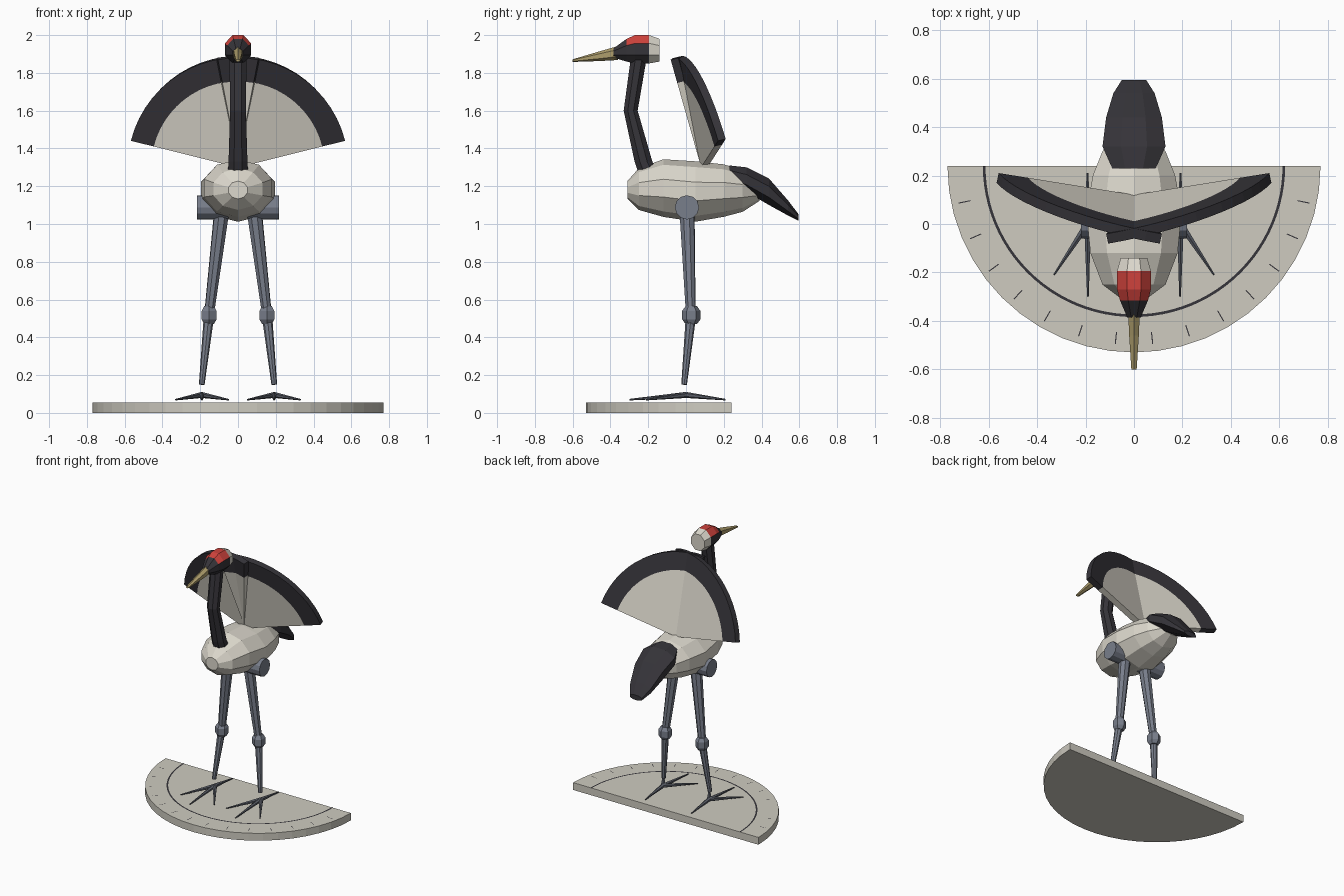
import bpy, bmesh, math
from mathutils import Vector

if "Cube" in bpy.data.objects:
    bpy.data.objects.remove(bpy.data.objects["Cube"])


def material(name, rgb):
    m = bpy.data.materials.new(name)
    m.use_nodes = True
    m.diffuse_color = (*rgb, 1)
    m.node_tree.nodes["Principled BSDF"].inputs["Base Color"].default_value = (*rgb, 1)
    return m


IVORY = material("ivory", (0.72, 0.69, 0.61))
STONE = material("stone", (0.62, 0.60, 0.53))
BLACK = material("soft black", (0.036, 0.034, 0.041))
RED = material("crown red", (0.62, 0.055, 0.045))
HORN = material("horn yellow", (0.42, 0.34, 0.15))
SLATE = material("leg slate", (0.19, 0.21, 0.26))
DARK_SLATE = material("foot slate", (0.10, 0.11, 0.135))


def finish(name, bm, *mats, recalc=True):
    if recalc:
        bmesh.ops.recalc_face_normals(bm, faces=bm.faces[:])
    me = bpy.data.meshes.new(name)
    bm.to_mesh(me)
    bm.free()
    for m in mats:
        me.materials.append(m)
    ob = bpy.data.objects.new(name, me)
    bpy.context.scene.collection.objects.link(ob)
    return ob


def loft(rings, sides, axis="y", twist=0.5):
    """Skin rings of (y, z, half width, half height), stacked along y or z."""
    bm = bmesh.new()
    grow = 1 / math.cos(math.pi / sides)
    loops = []
    for i, (y, z, ra, rb) in enumerate(rings):
        loop = []
        for k in range(sides):
            a = math.tau * (k + twist) / sides
            u, v = ra * grow * math.cos(a), rb * grow * math.sin(a)
            loop.append(bm.verts.new((u, y, z + v) if axis == "y" else (u, y + v, z)))
        loops.append(loop)
    for lo, hi in zip(loops, loops[1:]):
        for k in range(sides):
            n = (k + 1) % sides
            bm.faces.new((lo[k], lo[n], hi[n], hi[k]))
    bm.faces.new(loops[0])
    bm.faces.new(loops[-1])
    bmesh.ops.recalc_face_normals(bm, faces=bm.faces[:])
    return bm


def taper(name, a, b, ra, rb, sides, mat):
    """Tapered rod from a to b."""
    a, b = Vector(a), Vector(b)
    bm = bmesh.new()
    bmesh.ops.create_cone(bm, cap_ends=True, segments=sides, radius1=ra,
                          radius2=rb, depth=(b - a).length)
    turn = (b - a).to_track_quat("Z", "Y")
    for v in bm.verts:
        v.co = turn @ v.co + (a + b) / 2
    return finish(name, bm, mat)


# Half-round stand
CY, TOP = 0.24, 0.055


def polar(r, a, z):
    return (r * math.cos(a), CY - r * math.sin(a), z)


bm = bmesh.new()
rim = [bm.verts.new(polar(0.77, math.pi * k / 24, 0)) for k in range(25)]
disc = bm.faces.new(rim)
new = bmesh.ops.extrude_face_region(bm, geom=[disc])["geom"]
bmesh.ops.translate(bm, vec=(0, 0, TOP), verts=[g for g in new if isinstance(g, bmesh.types.BMVert)])
finish("stand", bm, STONE)


def inlay(bm, r0, r1, a0, a1):
    f = bm.faces.new([bm.verts.new(polar(r, a, TOP + 0.002))
                      for r, a in ((r0, a0), (r1, a0), (r1, a1), (r0, a1))])
    f.normal_update()
    if f.normal.z < 0:
        f.normal_flip()


bm = bmesh.new()
for k in range(48):
    inlay(bm, 0.613, 0.624, math.pi * k / 48, math.pi * (k + 1) / 48)
finish("stand_ring", bm, BLACK, recalc=False)
bm = bmesh.new()
for k in range(1, 15):
    a = math.pi * k / 15
    inlay(bm, 0.69, 0.74, a - 0.003, a + 0.003)
finish("stand_ticks", bm, BLACK, recalc=False)

# Body, tail and neck
finish("body", loft([(-0.31, 1.18, 0.05, 0.045), (-0.25, 1.185, 0.13, 0.105),
                     (-0.12, 1.19, 0.18, 0.145), (0.05, 1.172, 0.197, 0.152),
                     (0.2, 1.177, 0.17, 0.132), (0.3, 1.175, 0.13, 0.105),
                     (0.39, 1.165, 0.06, 0.04)], 10), IVORY)
finish("tail", loft([(0.23, 1.265, 0.09, 0.045), (0.32, 1.235, 0.13, 0.065),
                     (0.44, 1.17, 0.115, 0.07), (0.54, 1.085, 0.085, 0.04),
                     (0.595, 1.035, 0.05, 0.018)], 8), BLACK)
finish("neck", loft([(-0.19, 1.25, 0.055, 0.055), (-0.225, 1.33, 0.05, 0.047),
                     (-0.293, 1.6, 0.042, 0.037), (-0.25, 1.88, 0.045, 0.042)],
                    8, "z"), BLACK)

# Head: black face, red crown, white nape
bm = loft([(-0.385, 1.905, 0.028, 0.024), (-0.315, 1.92, 0.058, 0.06),
           (-0.27, 1.925, 0.07, 0.075), (-0.195, 1.925, 0.07, 0.075),
           (-0.14, 1.92, 0.055, 0.06)], 8)
for f in bm.faces:
    c = f.calc_center_median()
    if c.y > -0.195:
        f.material_index = 2
    elif f.normal.z > 0.3 and c.y > -0.32:
        f.material_index = 1
finish("head", bm, BLACK, RED, IVORY)
finish("beak", loft([(-0.36, 1.905, 0.024, 0.032), (-0.46, 1.888, 0.02, 0.022),
                     (-0.6, 1.865, 0.011, 0.006)], 6), HORN)

# Raised fan wings, crossing slightly above the back
STEPS, START, END = 14, math.radians(14), math.radians(101)
for s, side in ((1, "left"), (-1, "right")):
    bm = bmesh.new()

    def fan_point(r, k):
        a = START + (END - START) * k / STEPS
        x, h = r * math.cos(a), r * math.sin(a)
        return bm.verts.new((s * x, 0.1 - 0.24 * h + 0.22 * x, 1.305 + h))

    root = fan_point(0, 0)
    inner = [fan_point(0.455, k) for k in range(STEPS + 1)]
    outer = [fan_point(0.58, k) for k in range(STEPS + 1)]
    for k in range(STEPS):
        bm.faces.new((root, inner[k], inner[k + 1]))
        bm.faces.new((inner[k], outer[k], outer[k + 1], inner[k + 1])).material_index = 1
    wing = finish(side + "_wing", bm, IVORY, BLACK)
    thick = wing.modifiers.new("thickness", "SOLIDIFY")
    thick.thickness, thick.offset = 0.042, 0

# Legs and feet
    taper(side + "_hip", (s * 0.05, 0.005, 1.088), (s * 0.218, 0.005, 1.088), 0.064, 0.064, 12, SLATE)
    taper(side + "_thigh", (s * 0.085, 0.005, 1.08), (s * 0.152, 0.025, 0.53), 0.042, 0.027, 8, SLATE)
    bm = loft([(0.028, 0.47, 0.026, 0.026), (0.028, 0.495, 0.039, 0.042),
               (0.028, 0.54, 0.039, 0.042), (0.028, 0.565, 0.026, 0.026)], 6, "z")
    bmesh.ops.translate(bm, vec=(s * 0.153, 0, 0), verts=bm.verts)
    finish(side + "_knee", bm, SLATE)
    taper(side + "_shin", (s * 0.155, 0.025, 0.5), (s * 0.192, -0.01, 0.15), 0.027, 0.015, 8, SLATE)
    for toe, x, y in (("front", 0.19, -0.3), ("outer", 0.33, -0.21),
                      ("inner", 0.05, -0.21), ("back", 0.192, 0.21)):
        taper(f"{side}_{toe}_toe", (s * 0.192, 0, 0.095), (s * x, y, 0.07), 0.016, 0.004, 6, DARK_SLATE)
